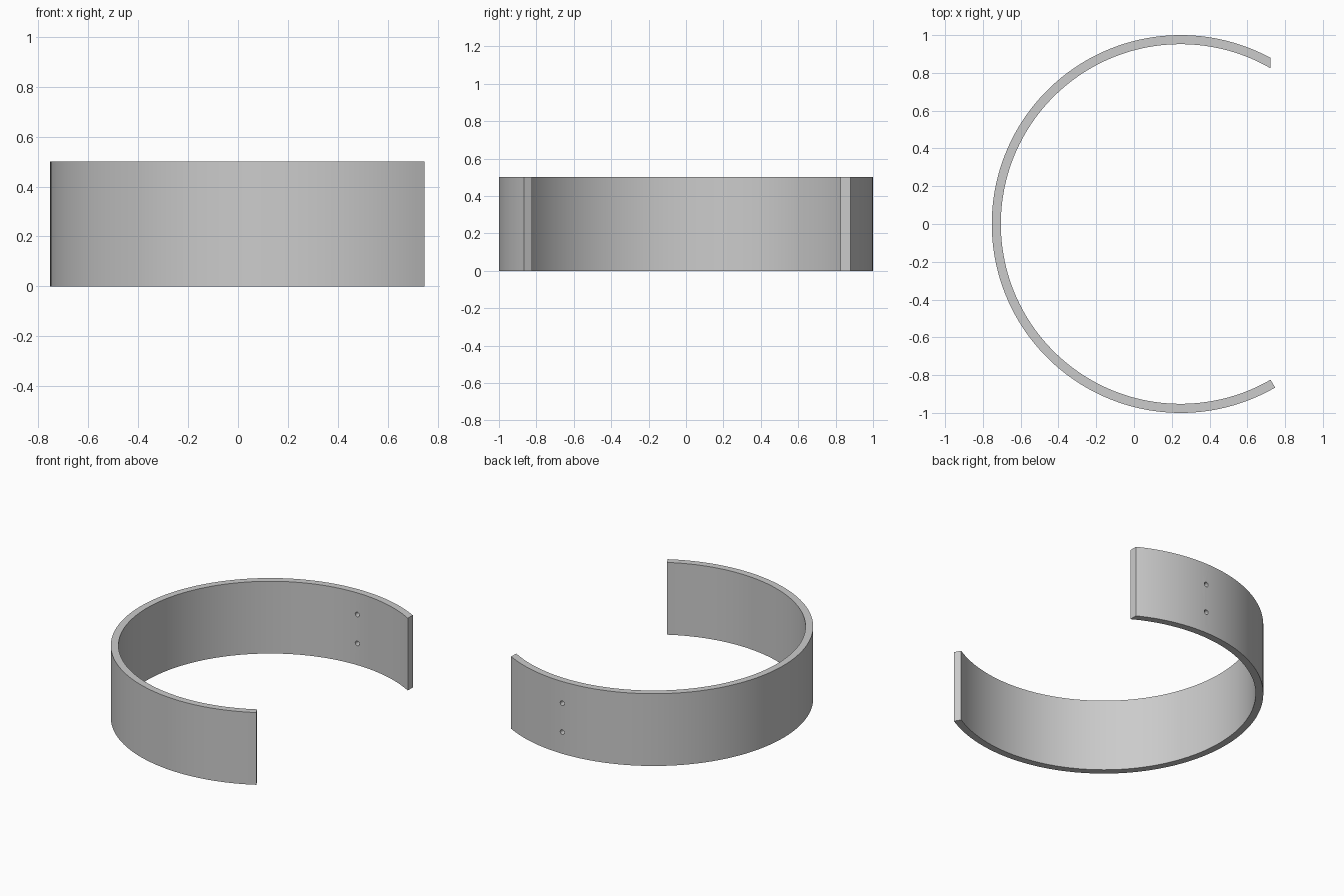
import bpy, bmesh
from math import acos, cos, sin, radians

if "Cube" in bpy.data.objects:
    bpy.data.objects.remove(bpy.data.objects["Cube"])

CX, OUTER, INNER, HEIGHT = 0.247, 1.0, 0.952, 0.5
FLAT_END = 0.475          # distance of the flat cut from the ring axis
STEPS = 120

grey = bpy.data.materials.new("plain grey")
grey.use_nodes = True
colour = (0.6, 0.6, 0.6, 1)
grey.diffuse_color = colour
grey.node_tree.nodes["Principled BSDF"].inputs["Base Color"].default_value = colour


def arc(radius):
    """Points from the flat-cut back end round to the radial front end."""
    start, end = acos(FLAT_END / radius), radians(300)
    angles = [start + (end - start) * i / STEPS for i in range(STEPS + 1)]
    return [(CX + radius * cos(a), radius * sin(a), 0) for a in angles]


# Open band: flat C-shaped strip raised to full height
bm = bmesh.new()
outer = [bm.verts.new(p) for p in arc(OUTER)]
inner = [bm.verts.new(p) for p in arc(INNER)]
for i in range(STEPS):
    bm.faces.new((outer[i], outer[i + 1], inner[i + 1], inner[i]))
raised = bmesh.ops.extrude_face_region(bm, geom=bm.faces[:])["geom"]
bmesh.ops.translate(bm, vec=(0, 0, HEIGHT),
                    verts=[v for v in raised if isinstance(v, bmesh.types.BMVert)])
bmesh.ops.recalc_face_normals(bm, faces=bm.faces[:])
mesh = bpy.data.meshes.new("open_band")
bm.to_mesh(mesh)
bm.free()
mesh.materials.append(grey)
band = bpy.data.objects.new("open_band", mesh)
bpy.context.collection.objects.link(band)

# Two small holes drilled through the back wall
for z in (0.15, 0.35):
    bpy.ops.mesh.primitive_cylinder_add(vertices=24, radius=0.016, depth=0.3,
                                        location=(CX, 0.975, z),
                                        rotation=(radians(90), 0, 0))
    drill = bpy.context.object
    drill.name = "hole_cutter"
    drill.hide_render = True
    drill.data.materials.append(grey)
    cut = band.modifiers.new("hole", "BOOLEAN")
    cut.operation, cut.solver, cut.object = "DIFFERENCE", "EXACT", drill
    bpy.context.view_layer.objects.active = band
    bpy.ops.object.modifier_apply(modifier=cut.name)
    bpy.data.objects.remove(drill)

# Smooth walls with crisp rims
bpy.ops.object.select_all(action="DESELECT")
band.select_set(True)
bpy.context.view_layer.objects.active = band
bpy.ops.object.shade_smooth_by_angle(angle=radians(30))
